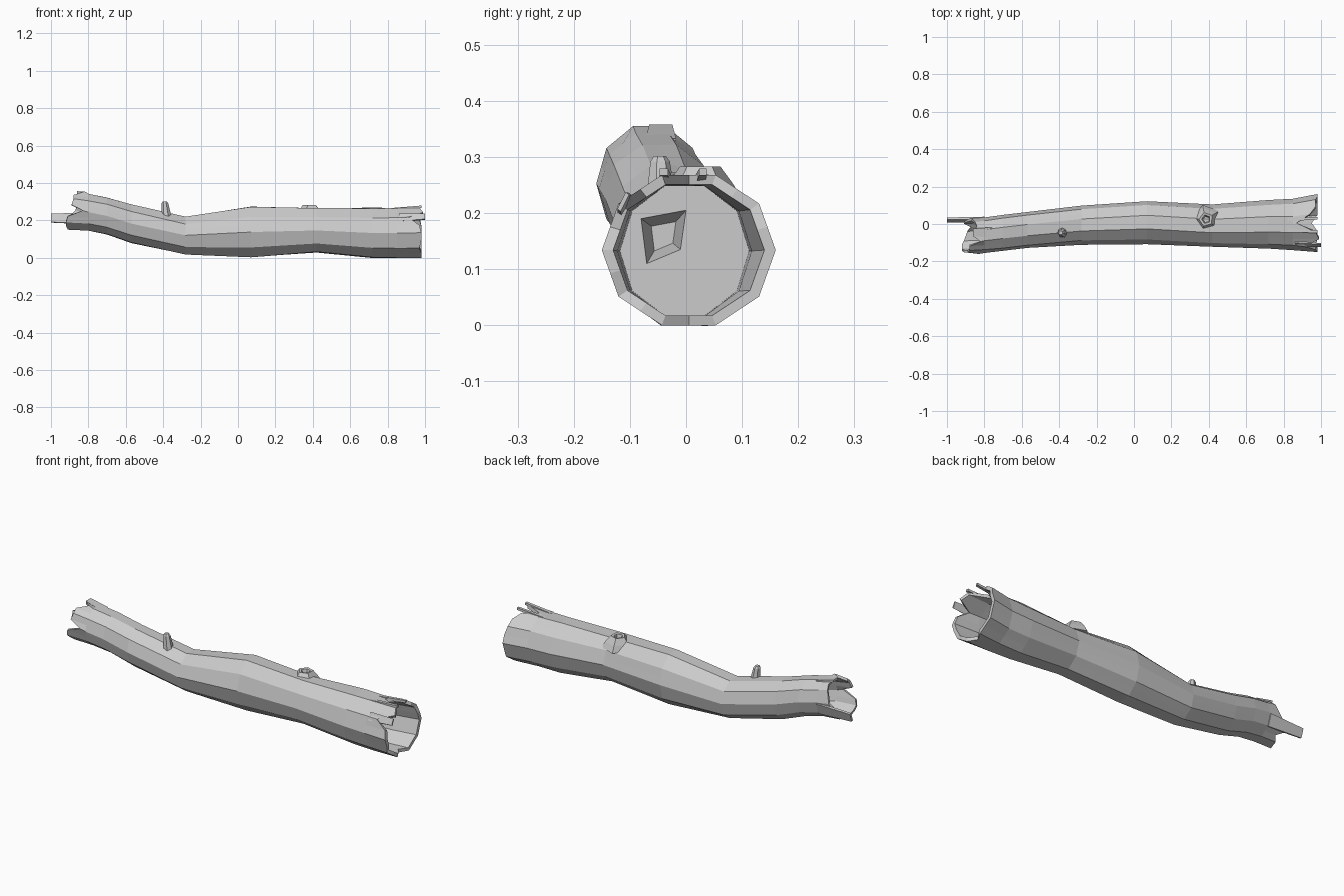
import bpy, bmesh, math, random
from mathutils import Vector

cube = bpy.data.objects.get("Cube")
if cube:
    bpy.data.objects.remove(cube, do_unlink=True)
random.seed(4)

grey = bpy.data.materials.new("weathered grey")
grey.use_nodes = True
grey.diffuse_color = (0.6, 0.6, 0.6, 1)
bsdf = grey.node_tree.nodes["Principled BSDF"]
bsdf.inputs["Base Color"].default_value = grey.diffuse_color
bsdf.inputs["Roughness"].default_value = 0.9


def finish(name, bm):
    bmesh.ops.recalc_face_normals(bm, faces=bm.faces)
    mesh = bpy.data.meshes.new(name)
    bm.to_mesh(mesh)
    bm.free()
    mesh.materials.append(grey)
    obj = bpy.data.objects.new(name, mesh)
    bpy.context.scene.collection.objects.link(obj)


def skin(bm, loops):
    """Bridge successive point loops with quads and return their vertices."""
    rings = [[bm.verts.new(p) for p in loop] for loop in loops]
    for a, b in zip(rings, rings[1:]):
        n = len(a)
        for i in range(n):
            j = (i + 1) % n
            bm.faces.new((a[i], a[j], b[j], b[i]))
    return rings


def section(x, y0, y1, z0, z1, scale=1.0, jitter=0.0):
    """Ten-sided section, with an extra point halfway along each side."""
    cy, cz = (y0 + y1) / 2, (z0 + z1) / 2
    ry, rz = (y1 - y0) / 2 * scale, (z1 - z0) / 1.902 * scale
    corners = []
    for k in range(10):
        a = math.tau * k / 10
        f = 1 + random.uniform(-jitter, jitter)
        corners.append(Vector((x, cy + ry * f * math.cos(a), cz + rz * f * math.sin(a))))
    loop = []
    for k, p in enumerate(corners):
        loop += [p, (p + corners[(k + 1) % 10]) / 2]
    return loop


def ragged(loop, xs):
    return [Vector((x, p.y, p.z)) for x, p in zip(xs, loop)]


# Trunk stations: x, back and front limits, bottom and top limits
left_end = (-0.90, -0.16, 0.03, 0.15, 0.355)
left_neck = (-0.80, -0.155, 0.035, 0.145, 0.342)
right_neck = (0.85, -0.14, 0.135, 0, 0.265)
right_end = (0.98, -0.15, 0.16, 0, 0.268)
middle = [(-0.70, -0.145, 0.05, 0.125, 0.322), (-0.57, -0.13, 0.065, 0.08, 0.285),
          (-0.28, -0.11, 0.10, 0.02, 0.22), (0.07, -0.105, 0.125, 0.005, 0.27),
          (0.42, -0.125, 0.105, 0.03, 0.262), (0.72, -0.135, 0.13, 0, 0.265)]

# Broken rims: how far each point reaches, going round from the back over the top
left_x = [-0.87, -0.86, -0.85, -0.84, -0.85, -0.86, -0.82, -0.88, -0.88, -0.89,
          -0.83, -0.91, -0.92, -0.92, -0.91, -0.90, -0.89, -0.87, -0.91, -0.90]
right_x = [0.98, 0.98, 0.97, 0.97, 0.94, 0.87, 0.97, 0.99, 0.91, 0.97,
           0.98, 0.98, 0.97, 0.98, 0.98, 0.95, 0.98, 0.98, 0.98, 0.98]

# Hollow trunk: left cavity, outer bark, right cavity, closed at both floors
bm = bmesh.new()
wall = 0.87
loops = [section(-0.66, -0.142, 0.055, 0.11, 0.312, wall - 0.1),
         section(*left_neck, wall),
         ragged(section(*left_end, wall), left_x),
         ragged(section(*left_end), left_x),
         section(*left_neck)]
loops += [section(*s, jitter=0.03) for s in middle]
loops += [section(*right_neck),
          ragged(section(*right_end), right_x),
          ragged(section(*right_end, wall), right_x),
          section(*right_neck, wall),
          section(0.74, -0.135, 0.13, 0, 0.265, wall)]
rings = skin(bm, loops)
bm.faces.new(rings[0])

# Floor of the right cavity with a square rotted pit
pit = [(0.0, 0.205), (-0.08, 0.19), (-0.07, 0.11), (-0.01, 0.135)]
rim = [bm.verts.new((0.74, y, z)) for y, z in pit]
centre = Vector((-0.04, 0.16))
deep = [bm.verts.new((0.66, *(centre + (Vector(p) - centre) * 0.55))) for p in pit]
floor = rings[-1]
for i in range(4):
    j = (i + 1) % 4
    bm.faces.new((rim[i], rim[j], deep[j], deep[i]))
    span = [floor[(5 * i + 3 + k) % 20] for k in range(6)]
    bm.faces.new(span + [rim[j], rim[i]])
bm.faces.new(deep)
finish("hollow_trunk", bm)


def splinter(name, root, tip, width, thick):
    """Tapered blade of broken wood between two points."""
    root, tip = Vector(root), Vector(tip)
    width, thick = Vector(width) / 2, Vector(thick) / 2
    bm = bmesh.new()
    ends = [[p + (sx * width + sy * thick) * f
             for sx, sy in ((-1, -1), (1, -1), (1, 1), (-1, 1))]
            for p, f in ((root, 1), (tip, 0.75))]
    rings = skin(bm, ends)
    for r in rings:
        bm.faces.new(r)
    finish(name, bm)


# Splinters standing out at the broken ends
splinter("left_long_splinter", (-0.80, 0.022, 0.21), (-1.0, 0.022, 0.212),
         (0, 0.02, 0.06), (0, 0.014, -0.004))
splinter("left_top_splinter", (-0.76, -0.045, 0.325), (-0.86, -0.045, 0.352),
         (0, 0.055, 0), (0, 0, 0.015))
splinter("right_top_splinter_front", (0.82, -0.035, 0.258), (0.98, -0.04, 0.273),
         (0, 0.02, 0), (0, 0, 0.016))
splinter("right_top_splinter_back", (0.82, 0.025, 0.258), (0.98, 0.03, 0.273),
         (0, 0.018, 0), (0, 0, 0.016))
splinter("right_side_splinter", (0.86, -0.108, 0.213), (1.0, -0.112, 0.22),
         (0, 0.02, 0.04), (0, 0.008, -0.006))


def knot(name, base, tip, levels, sides):
    """Stub made of (fraction along, radius) rings, ending in a cap."""
    base, tip = Vector(base), Vector(tip)
    bm = bmesh.new()
    loops = []
    for t, r in levels:
        c = base.lerp(tip, t)
        loops.append([c + Vector((r * math.cos(math.tau * k / sides + 0.6),
                                  r * math.sin(math.tau * k / sides + 0.6), 0))
                      for k in range(sides)])
    rings = skin(bm, loops)
    bm.faces.new(rings[0])
    bm.faces.new(rings[-1])
    finish(name, bm)


# Snapped twig and rotted branch collar on the upper side
knot("twig_stub", (-0.38, -0.045, 0.20), (-0.392, -0.047, 0.302),
     [(0, 0.03), (0.4, 0.025), (0.9, 0.018), (1, 0.011)], 7)
knot("branch_collar", (0.39, 0.025, 0.22), (0.385, 0.025, 0.283),
     [(0, 0.08), (0.5, 0.062), (1, 0.038), (0.96, 0.024), (0.5, 0.014)], 5)
